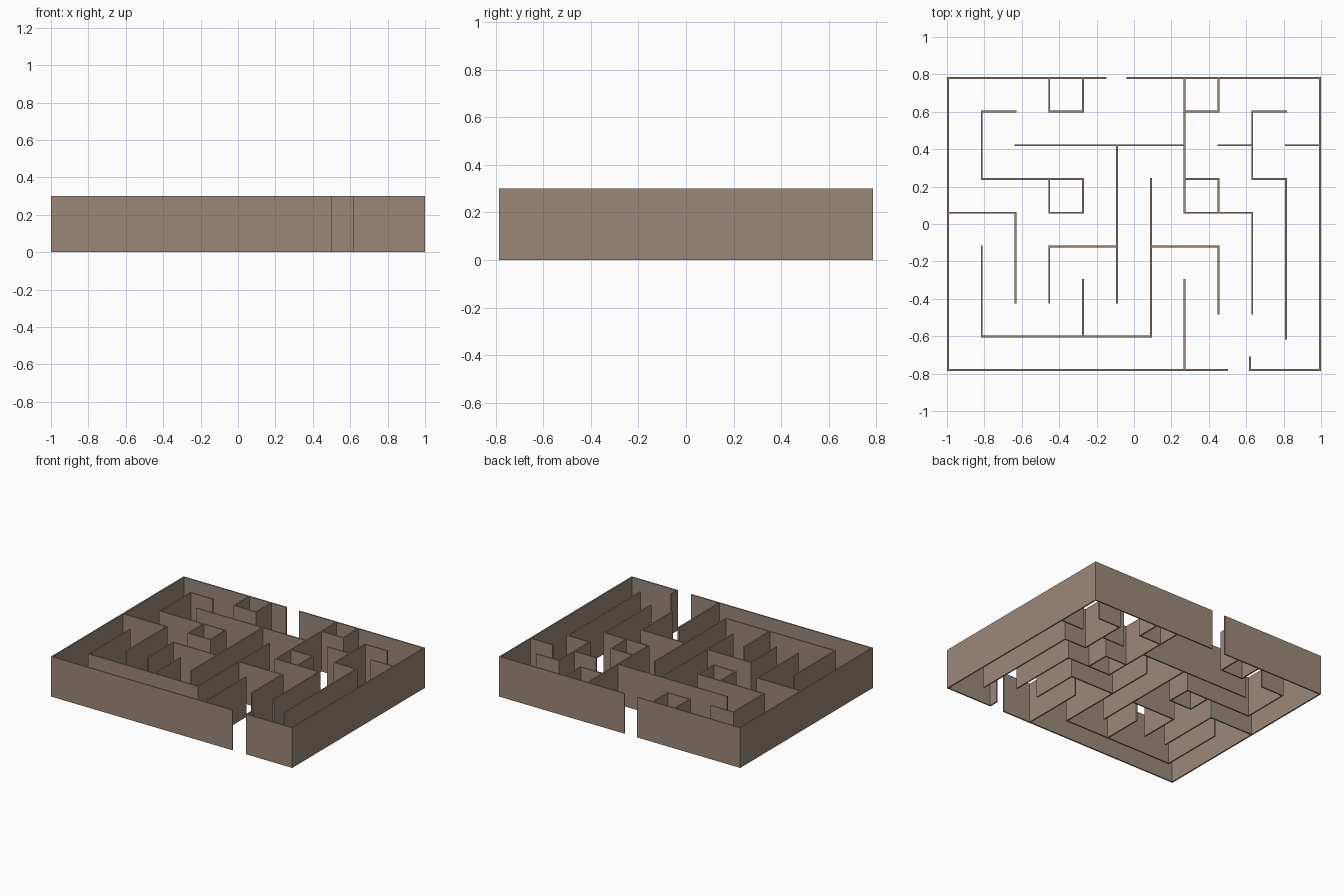
import bpy, bmesh
from mathutils import Matrix

if "Cube" in bpy.data.objects:
    bpy.data.objects.remove(bpy.data.objects["Cube"])

H = 0.30    # wall height
T = 0.010   # wall thickness
E = T / 2

wall_mat = bpy.data.materials.new("brown_wall")
wall_mat.diffuse_color = (0.33, 0.25, 0.19, 1)
wall_mat.use_nodes = True
wall_mat.node_tree.nodes["Principled BSDF"].inputs["Base Color"].default_value = wall_mat.diffuse_color


def add_box(bm, x0, x1, y0, y1):
    m = Matrix.Translation(((x0 + x1) / 2, (y0 + y1) / 2, H / 2)) @ \
        Matrix.Diagonal((x1 - x0, y1 - y0, H, 1))
    bmesh.ops.create_cube(bm, size=1, matrix=m)


def walls(name, rows, columns):
    """rows: {y: [(x0, x1)]}, columns: {x: [(y0, y1)]}; spans are centre lines."""
    bm = bmesh.new()
    for y, spans in rows.items():
        for a, b in spans:
            add_box(bm, a - E, b + E, y - E, y + E)
    for x, spans in columns.items():
        for a, b in spans:
            add_box(bm, x - E, x + E, a - E, b + E)
    me = bpy.data.meshes.new(name)
    bm.to_mesh(me)
    bm.free()
    me.materials.append(wall_mat)
    ob = bpy.data.objects.new(name, me)
    bpy.context.collection.objects.link(ob)


# Grid lines of the maze
X = [-0.995, -0.814, -0.633, -0.453, -0.272, -0.091, 0.09, 0.27, 0.451, 0.632, 0.812, 0.995]
Y = [0.781, 0.602, 0.421, 0.240, 0.060, -0.120, -0.300, -0.420, -0.480, -0.602, -0.781]

# Outer walls with the entrance and exit gaps
walls("outer_walls",
      {Y[0]: [(X[0], -0.151), (-0.034, X[11])],
       Y[10]: [(X[0], 0.498), (0.620, X[11])]},
      {X[0]: [(Y[10], Y[0])], X[11]: [(Y[10], Y[0])],
       0.620: [(-0.709, Y[10])][::1] and [(Y[10], -0.714)]})

# Inner walls running left to right
walls("inner_walls_across",
      {Y[1]: [(X[1], X[2]), (X[3], X[4]), (X[7], X[8]), (X[9], X[10])],
       Y[2]: [(X[2], X[7]), (X[8], X[9]), (X[10], X[11])],
       Y[3]: [(X[1], X[4]), (X[7], X[8]), (X[9], X[10])],
       Y[4]: [(X[0], X[2]), (X[3], X[4]), (X[7], X[9])],
       Y[5]: [(X[3], X[5]), (X[6], X[8])],
       Y[9]: [(X[1], X[6])]}, {})

# Inner walls running front to back
walls("inner_walls_along", {},
      {X[1]: [(Y[3], Y[1]), (Y[9], Y[5])],
       X[2]: [(Y[7], Y[4])],
       X[3]: [(Y[1], Y[0]), (Y[4], Y[3]), (Y[7], Y[5])],
       X[4]: [(Y[1], Y[0]), (Y[4], Y[3]), (Y[9], Y[6])],
       X[5]: [(Y[7], Y[2])],
       X[6]: [(Y[9], Y[3])],
       X[7]: [(Y[4], Y[0]), (Y[10], Y[6])],
       X[8]: [(Y[1], Y[0]), (Y[4], Y[3]), (Y[8], Y[5])],
       X[9]: [(Y[3], Y[1]), (Y[8], Y[4])],
       X[10]: [(-0.612, Y[3])]})
